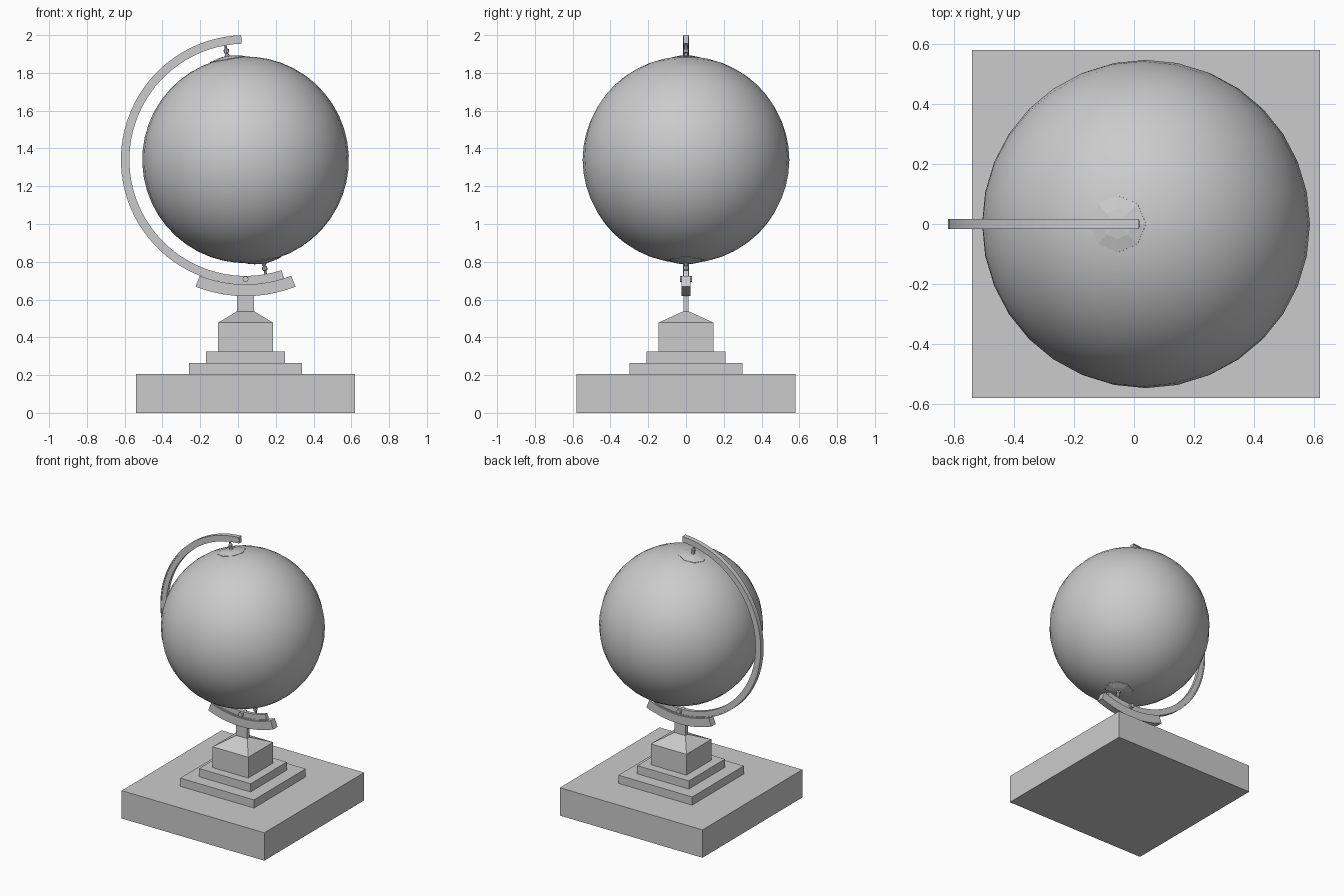
import bpy, bmesh, math
from mathutils import Vector

if "Cube" in bpy.data.objects:
    bpy.data.objects.remove(bpy.data.objects["Cube"])

grey = bpy.data.materials.new("plain grey")
grey.diffuse_color = (0.6, 0.6, 0.6, 1)
grey.use_nodes = True
grey.node_tree.nodes["Principled BSDF"].inputs["Base Color"].default_value = grey.diffuse_color
CX, CZ = 0.04, 1.34          # globe centre
TILT = math.radians(-10)     # lean of the spin axis
AXIS = Vector((math.sin(TILT), 0, math.cos(TILT)))
CENTRE = Vector((CX, 0, CZ))


def make(name, bm, smooth=False):
    bmesh.ops.recalc_face_normals(bm, faces=bm.faces[:])
    me = bpy.data.meshes.new(name)
    bm.to_mesh(me)
    bm.free()
    me.materials.append(grey)
    for p in me.polygons:
        p.use_smooth = smooth
    ob = bpy.data.objects.new(name, me)
    bpy.context.collection.objects.link(ob)
    return ob


def loft(name, rings, closed=False):
    """Join equal rings of points into a solid."""
    bm = bmesh.new()
    vs = [[bm.verts.new(p) for p in r] for r in rings]
    n, m = len(vs), len(vs[0])
    for i in range(n - 1):
        for j in range(m):
            k = (j + 1) % m
            bm.faces.new((vs[i][j], vs[i][k], vs[i + 1][k], vs[i + 1][j]))
    bm.faces.new(vs[0])
    bm.faces.new(vs[-1])
    return make(name, bm)


def rect(hx, hy, z):
    return [(CX - hx, -hy, z), (CX + hx, -hy, z), (CX + hx, hy, z), (CX - hx, hy, z)]


def arc(name, section, a0, a1, steps):
    """Sweep a (radius, y) section around the globe; angles from straight down."""
    rings = []
    for i in range(steps + 1):
        a = math.radians(a0 + (a1 - a0) * i / steps)
        rings.append([(CX + r * math.sin(a), y, CZ - r * math.cos(a)) for r, y in section])
    return loft(name, rings)


def turned(name, profile, side, sides=8):
    """Turn a (distance along axis, radius) profile around the spin axis."""
    axis = AXIS * side
    u = Vector((0, 1, 0))
    v = axis.cross(u)
    rings = []
    for d, r in profile:
        rings.append([CENTRE + axis * d
                      + u * (r * math.cos(2 * math.pi * i / sides))
                      + v * (r * math.sin(2 * math.pi * i / sides)) for i in range(sides)])
    return loft(name, rings)


# Stepped base
for name, h, z0, z1 in (("base_slab", 0.58, 0, 0.205), ("lower_step", 0.30, 0.205, 0.265),
                        ("upper_step", 0.21, 0.265, 0.325), ("plinth_block", 0.145, 0.325, 0.478)):
    loft(name, [rect(h, h, z0), rect(h, h, z1)])
loft("plinth_roof", [rect(0.145, 0.145, 0.478), rect(0.045, 0.014, 0.538)])
loft("post", [rect(0.045, 0.014, 0.53), rect(0.045, 0.014, 0.63)])

# Globe ball
bm = bmesh.new()
bmesh.ops.create_uvsphere(bm, u_segments=32, v_segments=24, radius=0.547)
ball = make("globe_ball", bm, True)
ball.location = CENTRE
ball.rotation_euler = (0, TILT, 0)

# Meridian arm with a slightly wider outer rim
arm = [(0.615, -0.013), (0.615, 0.013), (0.652, 0.013), (0.652, 0.017),
       (0.66, 0.017), (0.66, -0.017), (0.652, -0.017), (0.652, -0.013)]
arc("meridian_arm", arm, 18, -178, 48)

# Curved cradle carrying the arm
arc("cradle", [(0.66, -0.025), (0.66, 0.025), (0.722, 0.025), (0.722, -0.025)], -21.5, 21.5, 10)

# Clamp bolt through the arm
bm = bmesh.new()
bmesh.ops.create_cone(bm, cap_ends=True, segments=8, radius1=0.016, radius2=0.016, depth=0.064)
bolt = make("clamp_bolt", bm)
bolt.rotation_euler = (math.pi / 2, 0, 0)
bolt.location = (CX, 0, 0.708)

# Polar caps and pivot pins at both ends of the axis
for pole, side in (("top", 1), ("bottom", -1)):
    turned(pole + "_cap", [(0.53, 0.095), (0.541, 0.095), (0.553, 0.05), (0.557, 0.02)], side)
    turned(pole + "_pin", [(0.55, 0.018), (0.572, 0.007), (0.576, 0.014), (0.592, 0.014),
                           (0.598, 0.007), (0.62, 0.007)], side)
